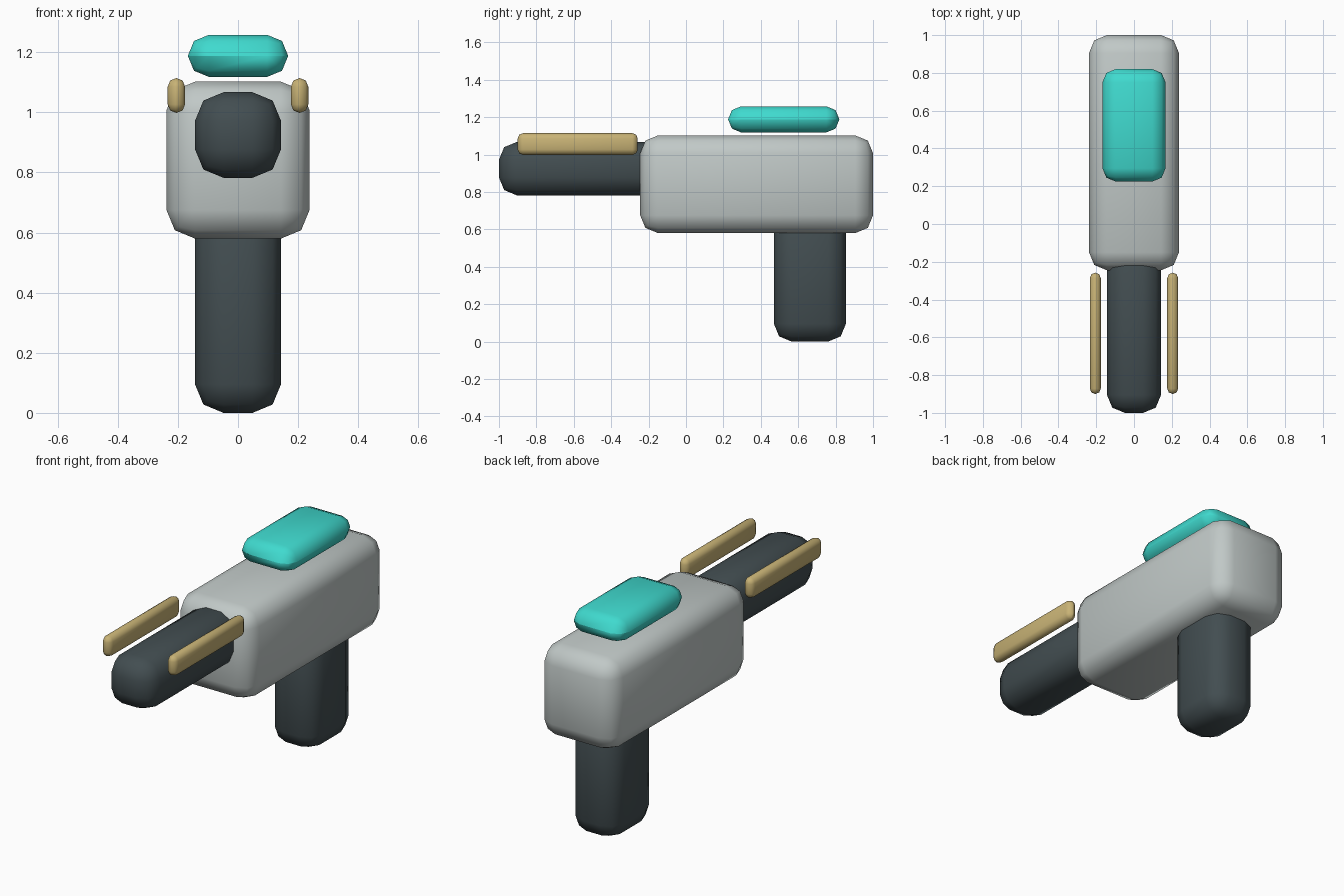
import bpy
import bmesh

if "Cube" in bpy.data.objects:
    bpy.data.objects.remove(bpy.data.objects["Cube"])


def material(name, color):
    m = bpy.data.materials.new(name)
    m.diffuse_color = (*color, 1)
    m.use_nodes = True
    m.node_tree.nodes["Principled BSDF"].inputs["Base Color"].default_value = m.diffuse_color
    return m


SHELL = material("light_shell", (0.53, 0.58, 0.57))
DARK = material("dark_grip", (0.055, 0.075, 0.082))
TEAL = material("teal", (0.05, 0.70, 0.62))
BRASS = material("brass", (0.58, 0.45, 0.18))


def rounded_box(name, lo, hi, bevel, mat):
    """Box between two corners with two-segment rounded edges."""
    mesh = bpy.data.meshes.new(name)
    bm = bmesh.new()
    bmesh.ops.create_cube(bm, size=1)
    for v in bm.verts:
        for i in range(3):
            v.co[i] *= hi[i] - lo[i]
    bm.to_mesh(mesh)
    bm.free()
    mesh.polygons.foreach_set("use_smooth", [True] * len(mesh.polygons))
    mesh.materials.append(mat)
    ob = bpy.data.objects.new(name, mesh)
    ob.location = [(a + b) / 2 for a, b in zip(lo, hi)]
    bpy.context.collection.objects.link(ob)
    mod = ob.modifiers.new("rounded_edges", 'BEVEL')
    mod.width = bevel
    mod.segments = 2
    mod.limit_method = 'NONE'
    return ob


# Main housing
rounded_box("body", (-0.238, -0.245, 0.58), (0.238, 1.0, 1.102), 0.095, SHELL)

# Barrel and handle, both running into the housing
rounded_box("barrel", (-0.143, -1.0, 0.782), (0.143, -0.1, 1.067), 0.095, DARK)
rounded_box("handle", (-0.143, 0.47, 0.0), (0.143, 0.855, 0.7), 0.095, DARK)

# Floating top cell, fully rounded at its rim
rounded_box("top_cell", (-0.167, 0.225, 1.118), (0.167, 0.82, 1.258), 0.07, TEAL)

# Side rails flanking the barrel
for side, x in (("left", -0.205), ("right", 0.205)):
    rounded_box(side + "_rail", (x - 0.029, -0.9, 0.998), (x + 0.029, -0.258, 1.114), 0.0285, BRASS)
